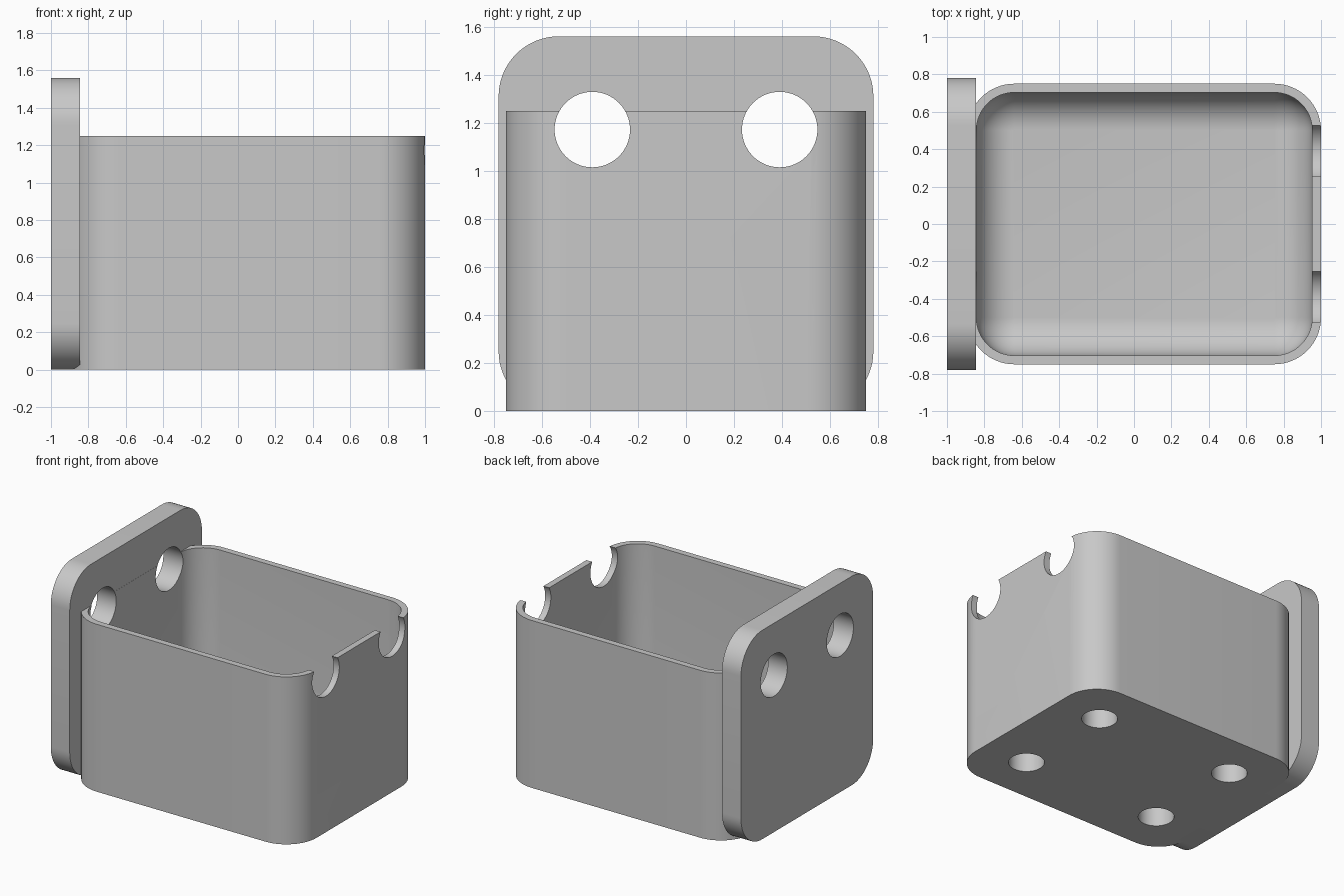
import bpy, bmesh
from math import sin, cos, pi, radians
from mathutils import Matrix

cube = bpy.data.objects.get("Cube")
if cube:
    bpy.data.objects.remove(cube, do_unlink=True)

grey = bpy.data.materials.new("light grey plastic")
grey.use_nodes = True
colour = (0.58, 0.58, 0.58, 1)
grey.diffuse_color = colour
grey.node_tree.nodes["Principled BSDF"].inputs["Base Color"].default_value = colour

SEG = 16          # segments per rounded corner
CENTRE = 0.055    # middle of the box along x


def rounded_rect(hx, hy, r):
    """Outline points of a rectangle with rounded corners."""
    points = []
    for k, (sx, sy) in enumerate([(1, 1), (-1, 1), (-1, -1), (1, -1)]):
        for i in range(SEG + 1):
            a = (k + i / SEG) * pi / 2
            points.append((sx * (hx - r) + r * cos(a), sy * (hy - r) + r * sin(a)))
    return points


def loft(name, rings, matrix=Matrix()):
    """Solid through a stack of (outline, height) rings."""
    bm = bmesh.new()
    loops = [[bm.verts.new((x, y, z)) for x, y in pts] for pts, z in rings]
    n = len(loops[0])
    for low, high in zip(loops, loops[1:]):
        for i in range(n):
            j = (i + 1) % n
            bm.faces.new((low[i], low[j], high[j], high[i]))
    bm.faces.new(loops[0][::-1])
    bm.faces.new(loops[-1])
    bmesh.ops.recalc_face_normals(bm, faces=bm.faces)
    bm.transform(matrix)
    mesh = bpy.data.meshes.new(name)
    bm.to_mesh(mesh)
    bm.free()
    mesh.materials.append(grey)
    obj = bpy.data.objects.new(name, mesh)
    bpy.context.collection.objects.link(obj)
    return obj


def cylinder(name, r, height, matrix):
    outline = [(r * cos(i * pi / 32), r * sin(i * pi / 32)) for i in range(64)]
    return loft(name, [(outline, -height / 2), (outline, height / 2)], matrix)


def cut(obj, cutters):
    bpy.context.view_layer.objects.active = obj
    for cutter in cutters:
        mod = obj.modifiers.new("cut", "BOOLEAN")
        mod.operation = "DIFFERENCE"
        mod.solver = "EXACT"
        mod.object = cutter
        bpy.ops.object.modifier_apply(modifier=mod.name)


# Box with rounded vertical corners
outer = rounded_rect(0.945, 0.75, 0.25)
box = loft("box", [(outer, 0), (outer, 1.25)], Matrix.Translation((CENTRE, 0, 0)))

# Mounting plate with rounded corners, standing on the -x side
upright = Matrix.Translation((-1, 0, 0.78)) @ Matrix(
    ((0, 0, 1, 0), (1, 0, 0, 0), (0, 1, 0, 0), (0, 0, 0, 1)))
panel = rounded_rect(0.78, 0.78, 0.25)
plate = loft("mounting_plate", [(panel, 0), (panel, 0.156)], upright)

# Cavity with a rounded lower edge
FLOOR, FILLET = 0.2, 0.203
rings = []
for i in range(13):
    a = (0.02 + 0.98 * i / 12) * pi / 2
    inset = FILLET * (1 - sin(a))
    rings.append((rounded_rect(0.898 - inset, 0.703 - inset, FILLET - inset),
                  FLOOR + FILLET * (1 - cos(a))))
rings.append((rings[-1][0], 1.5))
cavity = loft("cavity_cutter", rings, Matrix.Translation((CENTRE, 0, 0)))

# Two bores through the plate and both end walls
bores = [cylinder("bore_cutter", 0.157, 2.4,
                  Matrix.Translation((0, y, 1.172)) @ Matrix.Rotation(pi / 2, 4, "Y"))
         for y in (-0.39, 0.39)]

# Four blind pockets under the box
pockets = [cylinder("pocket_cutter", 0.123, 0.32,
                    Matrix.Translation((CENTRE + x, y, 0)))
           for x in (-0.58, 0.58) for y in (-0.39, 0.39)]

cut(box, [cavity] + bores + pockets)
cut(plate, bores)
for cutter in [cavity] + bores + pockets:
    bpy.data.objects.remove(cutter, do_unlink=True)

# Smooth curves, sharp edges
bpy.ops.object.select_all(action="DESELECT")
for obj in (box, plate):
    obj.select_set(True)
bpy.context.view_layer.objects.active = box
bpy.ops.object.shade_smooth_by_angle(angle=radians(30))
